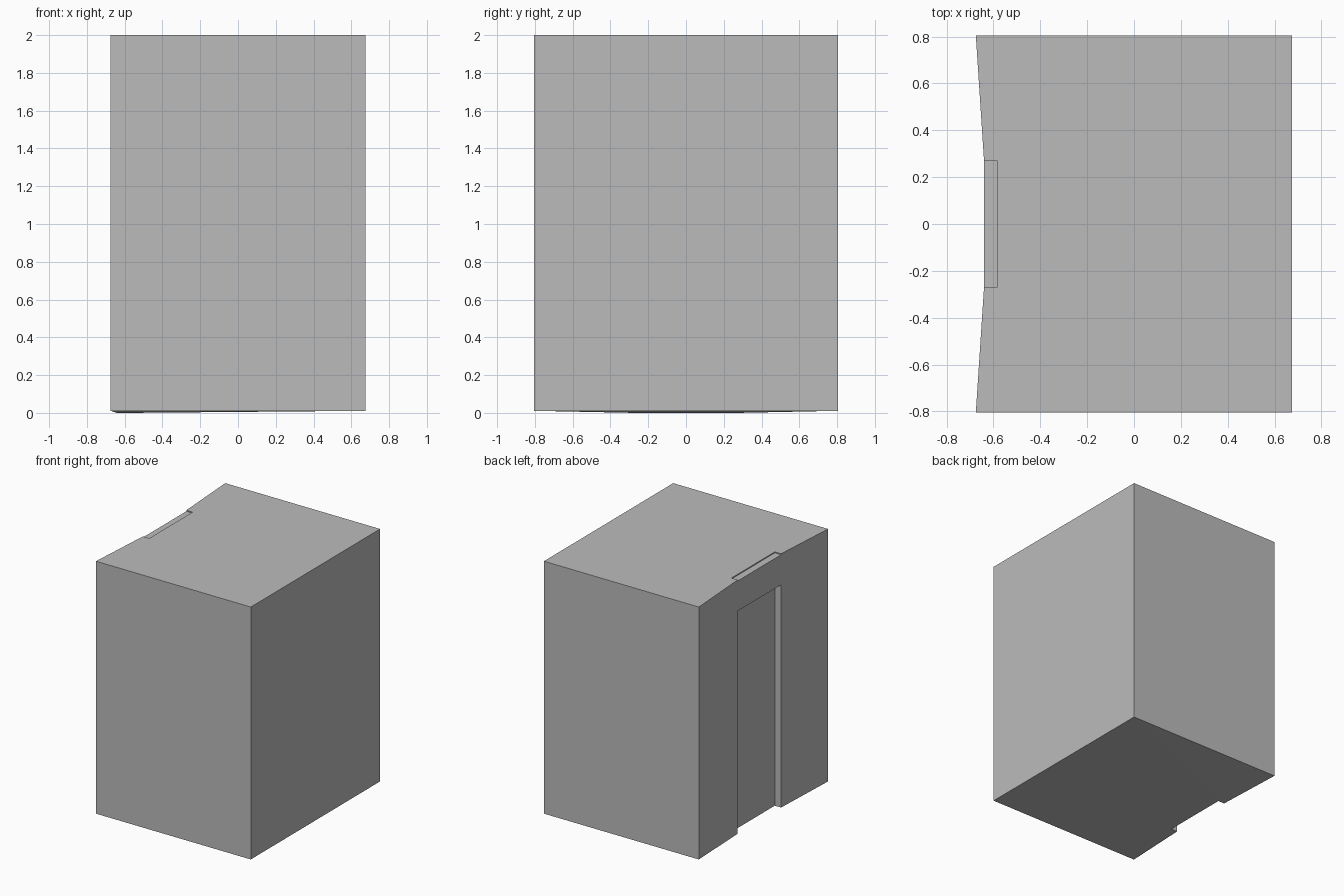
import bpy, bmesh

if "Cube" in bpy.data.objects:
    bpy.data.objects.remove(bpy.data.objects["Cube"])

grey = bpy.data.materials.new("plain_grey")
grey.diffuse_color = (0.5, 0.5, 0.5, 1)
grey.use_nodes = True
grey.node_tree.nodes["Principled BSDF"].inputs["Base Color"].default_value = grey.diffuse_color

HX, HY = 0.675, 0.805        # half width and half depth
FACE_X, BACK_X = -0.64, -0.585   # door wall and recessed door plane
DOOR_Y, DOOR_TOP = 0.27, 1.755


def prism(name, outline, z_low, z_high):
    """Extruded footprint; z_low gives the base height at each point."""
    bm = bmesh.new()
    low = [bm.verts.new((x, y, z_low(x, y))) for x, y in outline]
    high = [bm.verts.new((x, y, z_high)) for x, y in outline]
    n = len(outline)
    base = bm.faces.new(low[::-1])
    bm.faces.new(high)
    for i in range(n):
        j = (i + 1) % n
        bm.faces.new((low[i], low[j], high[j], high[i]))
    bmesh.ops.triangulate(bm, faces=[base])
    bmesh.ops.recalc_face_normals(bm, faces=bm.faces)
    mesh = bpy.data.meshes.new(name)
    bm.to_mesh(mesh)
    bm.free()
    mesh.materials.append(grey)
    obj = bpy.data.objects.new(name, mesh)
    bpy.context.collection.objects.link(obj)
    return obj


# Main cabin block with a full-height notch; base dips slightly at the door
half = [(HX, HY), (-HX, HY), (FACE_X, DOOR_Y), (BACK_X, DOOR_Y)]
outline = half + [(x, -y) for x, y in reversed(half)]
prism("cabin_body", outline, lambda x, y: 0.0 if abs(y) < 0.5 else 0.011, 2.0)

# Lintel filling the notch above the doorway, just below the roof
lintel = [(BACK_X, -DOOR_Y), (BACK_X, DOOR_Y), (FACE_X, DOOR_Y), (FACE_X, -DOOR_Y)]
prism("door_lintel", lintel, lambda x, y: DOOR_TOP, 1.992)
